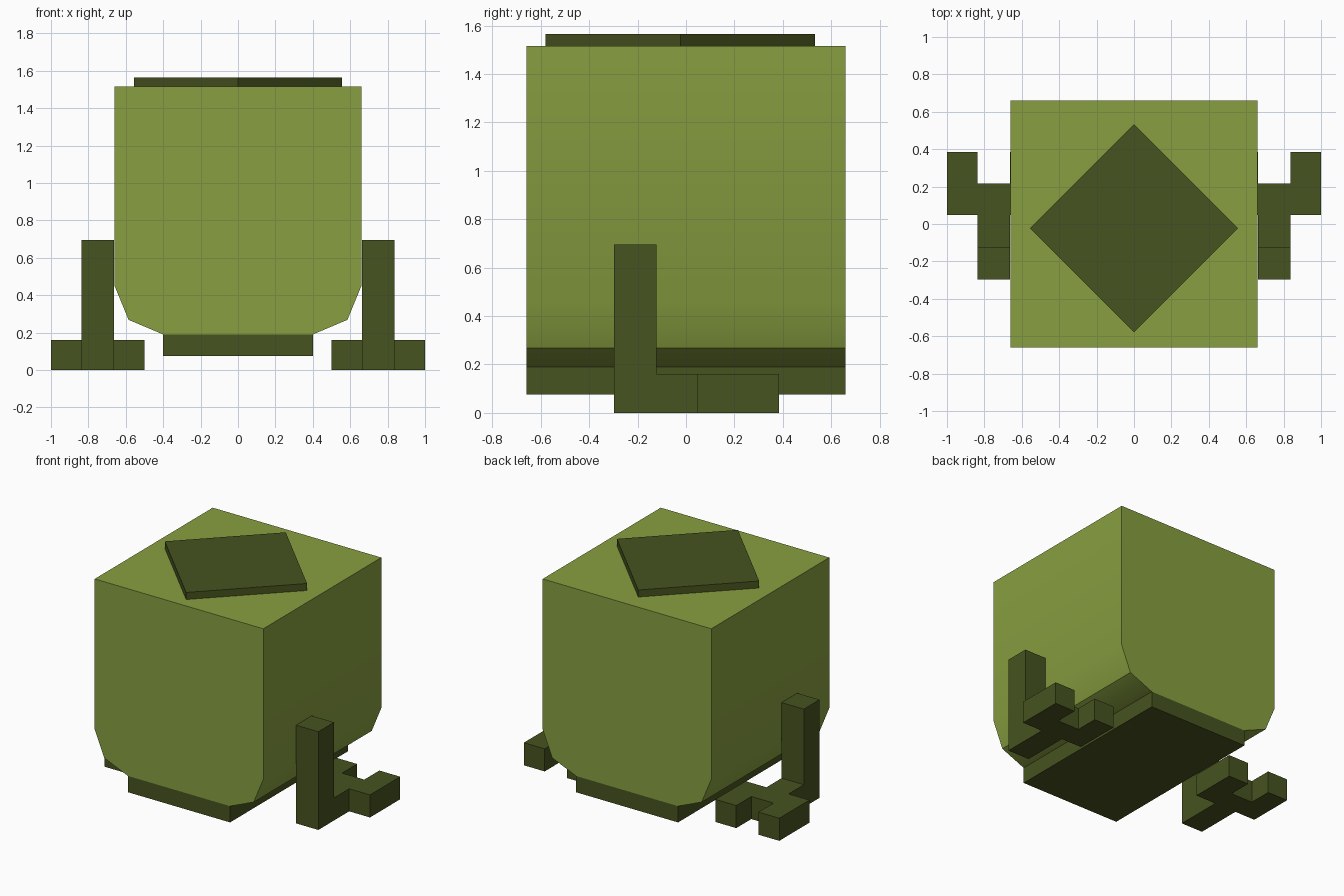
import bpy, bmesh, math

cube = bpy.data.objects.get("Cube")
if cube:
    bpy.data.objects.remove(cube, do_unlink=True)


def make_material(name, rgb):
    mat = bpy.data.materials.new(name)
    mat.use_nodes = True
    color = (*rgb, 1.0)
    mat.diffuse_color = color
    mat.node_tree.nodes["Principled BSDF"].inputs["Base Color"].default_value = color
    return mat


LIGHT = make_material("light_olive", (0.246, 0.347, 0.051))
DARK = make_material("dark_olive", (0.063, 0.087, 0.014))


def extrude_outline(name, points, vector, mat):
    """Close a planar outline into a face and extrude it into a solid."""
    bm = bmesh.new()
    face = bm.faces.new([bm.verts.new(p) for p in points])
    result = bmesh.ops.extrude_face_region(bm, geom=[face], use_keep_orig=True)
    moved = [v for v in result["geom"] if isinstance(v, bmesh.types.BMVert)]
    bmesh.ops.translate(bm, verts=moved, vec=vector)
    bmesh.ops.recalc_face_normals(bm, faces=bm.faces)
    mesh = bpy.data.meshes.new(name)
    bm.to_mesh(mesh)
    bm.free()
    mesh.materials.append(mat)
    obj = bpy.data.objects.new(name, mesh)
    bpy.context.collection.objects.link(obj)
    return obj


# Body: block with a two-step tapered underside, run front to back
HALF = 0.66
half_profile = [(HALF, 1.515), (HALF, 0.45), (0.585, 0.268), (0.4, 0.19)]
profile = half_profile + [(-x, z) for x, z in reversed(half_profile)]
body = extrude_outline("body", [(x, -HALF, z) for x, z in profile],
                       (0, 2 * HALF, 0), LIGHT)
bpy.ops.object.select_all(action='DESELECT')
body.select_set(True)
bpy.context.view_layer.objects.active = body
bpy.ops.object.shade_smooth_by_angle(angle=math.radians(30))

# Keel slab under the body
extrude_outline("keel", [(sx * 0.4, sy * HALF, 0.075) for sx, sy in
                         ((-1, -1), (1, -1), (1, 1), (-1, 1))],
                (0, 0, 0.115), DARK)

# Diamond plate on the roof
R = 0.557
extrude_outline("roof_plate", [(R * x, R * y - 0.023, 1.515) for x, y in
                               ((0, -1), (1, 0), (0, 1), (-1, 0))],
                (0, 0, 0.05), DARK)

# Legs: upright post standing on a forked foot, mirrored to both sides
IN, OUT, FRONT, HEEL = 0.663, 0.837, -0.297, -0.122
FOOT_TOP = 0.16
foot_outline = [(IN, FRONT), (OUT, FRONT), (OUT, 0.048), (1.0, 0.048),
                (1.0, 0.385), (OUT, 0.385), (OUT, 0.217), (IN, 0.217),
                (IN, 0.385), (0.5, 0.385), (0.5, 0.048), (IN, 0.048)]
post_outline = [(IN, FRONT), (OUT, FRONT), (OUT, HEEL), (IN, HEEL)]
for side, s in (("left", 1), ("right", -1)):
    extrude_outline(side + "_foot", [(s * x, y, 0) for x, y in foot_outline],
                    (0, 0, FOOT_TOP), DARK)
    extrude_outline(side + "_leg_post",
                    [(s * x, y, FOOT_TOP) for x, y in post_outline],
                    (0, 0, 0.695 - FOOT_TOP), DARK)
